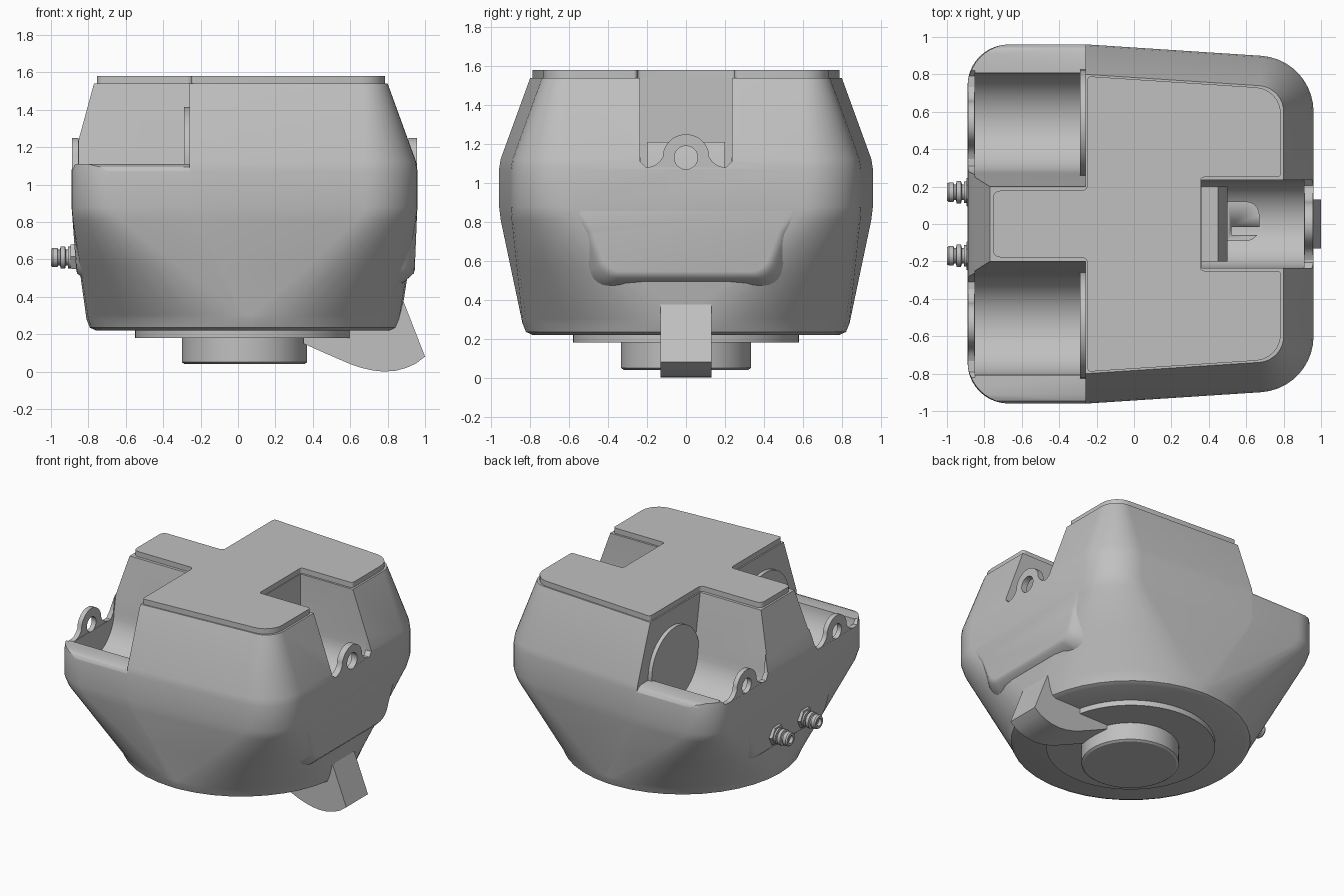
import bpy, bmesh, math
from mathutils import Vector

old = bpy.data.objects.get("Cube")
if old:
    bpy.data.objects.remove(old, do_unlink=True)

grey = bpy.data.materials.new("light grey")
grey.use_nodes = True
grey.diffuse_color = (0.53, 0.53, 0.53, 1)
grey.node_tree.nodes["Principled BSDF"].inputs["Base Color"].default_value = (0.53, 0.53, 0.53, 1)


def loft(name, rings, smooth=True):
    """Skin a stack of equal-length point rings and cap both ends."""
    bm = bmesh.new()
    rows = [[bm.verts.new(p) for p in ring] for ring in rings]
    n = len(rows[0])
    for a, b in zip(rows, rows[1:]):
        for i in range(n):
            j = (i + 1) % n
            bm.faces.new((a[i], a[j], b[j], b[i]))
    bm.faces.new(rows[0][::-1])
    bm.faces.new(rows[-1])
    bmesh.ops.remove_doubles(bm, verts=bm.verts, dist=1e-5)
    bmesh.ops.recalc_face_normals(bm, faces=bm.faces)
    me = bpy.data.meshes.new(name)
    bm.to_mesh(me)
    bm.free()
    ob = bpy.data.objects.new(name, me)
    bpy.context.collection.objects.link(ob)
    me.materials.append(grey)
    if smooth:
        shade(ob)
    return ob


def activate(ob):
    bpy.ops.object.select_all(action='DESELECT')
    ob.select_set(True)
    bpy.context.view_layer.objects.active = ob


def shade(ob):
    activate(ob)
    bpy.ops.object.shade_smooth_by_angle(angle=math.radians(32))


def put(axis, u, v, t):
    """Place a 2D point on the plane at t along an axis."""
    return {'x': (t, u, v), 'y': (u, t, v), 'z': (u, v, t)}[axis]


def prism(name, pts, axis, lo, hi):
    return loft(name, [[put(axis, u, v, t) for u, v in pts] for t in (lo, hi)])


def lathe(name, profile, axis, cu, cv, n=48):
    """Stack circles given as (position, radius) along an axis."""
    return loft(name, [[put(axis, cu + r * math.cos(2 * math.pi * i / n),
                            cv + r * math.sin(2 * math.pi * i / n), t)
                        for i in range(n)] for t, r in profile])


def cut(ob, tool):
    tool.hide_render = True
    mod = ob.modifiers.new("cut", 'BOOLEAN')
    mod.operation, mod.solver, mod.object = 'DIFFERENCE', 'EXACT', tool
    activate(ob)
    bpy.ops.object.modifier_apply(modifier=mod.name)
    bpy.data.objects.remove(tool, do_unlink=True)


def arc(cu, cv, r, a0, a1, n=16):
    return [(cu + r * math.cos(math.radians(a0 + (a1 - a0) * i / n)),
             cv + r * math.sin(math.radians(a0 + (a1 - a0) * i / n))) for i in range(n + 1)]


def fillet(corners, n=6):
    """Round each (x, y, radius) corner of a polygon."""
    out = []
    for i, (x, y, r) in enumerate(corners):
        p = Vector((x, y))
        a = (Vector(corners[i - 1][:2]) - p).normalized()
        b = (Vector(corners[(i + 1) % len(corners)][:2]) - p).normalized()
        t = r / math.tan(a.angle(b) / 2)
        for k in range(n + 1):
            s = k / n
            w = math.sin(s * math.pi / 2), math.cos(s * math.pi / 2)
            q = p + a * t * (1 - w[0]) + b * t * (1 - w[1])
            out.append((q.x, q.y))
    return out


# ---- body: rounded plan shape that becomes a circle at the bottom ----
SPANS = [(0, 86.2), (86.2, 90), (90, 180), (180, 270), (270, 273.8), (273.8, 360)]


def plan(z, r_right, r_left, xl=-0.67):
    cs = [(0.66, 0.6, r_right), (-0.26, 0.74, r_left), (xl, 0.74, r_left)]
    cs += [(x, -y, r) for x, y, r in reversed(cs)]
    return [(x, y, z) for (cx, cy, r), (a, b) in zip(cs, SPANS) for x, y in arc(cx, cy, r, a, b, 10)]


def disc(z, r):
    return [(x, y, z) for a, b in SPANS for x, y in arc(0.03, 0, r, a, b, 10)]


def mix(a, b, t):
    return [tuple(p + (q - p) * t for p, q in zip(u, v)) for u, v in zip(a, b)]


low, belt = disc(0.28, 0.84), plan(0.85, 0.3, 0.22)
belt_top, rim = plan(1.1, 0.3, 0.22), plan(1.54, 0.14, 0.06, -0.71)
body = loft("body", [disc(0.22, 0.79), disc(0.235, 0.822), low, mix(low, belt, 0.04), mix(low, belt, 0.5),
                     mix(low, belt, 0.93), plan(0.88, 0.3, 0.22), plan(1.07, 0.3, 0.22),
                     mix(belt_top, rim, 0.05), mix(belt_top, rim, 0.97), rim], smooth=False)

AXLE = 1.13
for s in (1, -1):
    # side pockets, their end walls and the low outer lip
    pocket = [(0.2, 2), (0.2, 1.54), (0.27, AXLE)] + arc(0.54, AXLE, 0.27, 180, 360)[1:] + [(0.81, 2)]
    wall = [(0.2, 2), (0.2, 1.54), (0.27, 1.2), (0.28, 1.12), (0.31, 1.08), (0.79, 1.08), (0.82, 1.11),
            (2, 1.11), (2, 2)]
    lip = [(0.8, 2), (0.8, 1.11), (0.91, 1.11), (0.945, 1.095), (0.975, 1.05), (2, 1.05), (2, 2)]
    for pts, lo, hi in ((pocket, -0.85, -0.26), (wall, -2, -0.849), (lip, -2, -0.26)):
        cut(body, prism("cutter", [(s * y, z) for y, z in pts], 'x', lo, hi))
    cut(body, lathe("cutter", [(-1.2, 0.055), (-0.8, 0.055)], 'x', s * 0.54, AXLE, 32))

# end pocket
slot = [(-0.235, 2), (-0.235, AXLE)] + arc(0, AXLE, 0.235, 180, 360)[1:] + [(0.235, 2)]
cut(body, prism("cutter", slot, 'x', 0.36, 0.91))
cut(body, prism("cutter", [(-0.235, 2), (-0.235, 1.11), (-0.205, 1.08), (0.205, 1.08), (0.235, 1.11), (0.235, 2)],
                'x', 0.909, 2))
cut(body, lathe("cutter", [(0.8, 0.06), (1.2, 0.06)], 'x', 0, AXLE, 32))
shade(body)


# ---- axle lugs with a hole ----
def lug(name, y, lo, hi, hole):
    side = [(0.118, 1.135), (0.135, 1.11), (0.16, 1.09), (0.2, 1.078), (0.2, 1.0)]
    pts = arc(0, AXLE, 0.12, 15, 165, 20) + [(-u, v) for u, v in side] + side[::-1]
    ob = prism(name, [(y + u, v) for u, v in pts], 'x', lo, hi)
    cut(ob, lathe("cutter", [(lo - 0.1, hole), (hi + 0.1, hole)], 'x', y, AXLE, 32))
    shade(ob)


lug("end_lug", 0, 0.912, 0.958, 0.06)
for s, tag in ((1, "back"), (-1, "front")):
    lug(tag + "_side_lug", s * 0.54, -0.888, -0.852, 0.055)
    # round boss on the inner wall of each side pocket
    lathe(tag + "_pocket_disc", [(-0.29, 0.285), (-0.25, 0.285)], 'x', s * 0.54, AXLE, 64)

# ---- stop block and latch inside the end pocket ----
prism("stop_block", [(0.35, 0.92), (0.5, 0.92), (0.5, 1.05), (0.45, 1.21), (0.35, 1.21)], 'y', -0.2, 0.2)
latch = fillet([(0.5, -0.09, 0.005), (0.67, -0.09, 0.07), (0.67, 0.12, 0.07), (0.5, 0.12, 0.005)])
latch_ob = prism("latch", latch, 'z', 0.88, 0.98)
cut(latch_ob, prism("cutter", [(0.52, -0.06), (0.8, -0.06), (0.8, -0.015), (0.52, -0.015)], 'z', 0.8, 1.2))

# ---- top plate ----
half = [(0.785, 0.25, 0.02), (0.785, 0.722, 0.14), (-0.25, 0.79, 0.02), (-0.25, 0.178, 0.03), (-0.755, 0.178, 0.04)]
plate = [(0.355, 0.25, 0.02)] + half
plate += [(x, -y, r) for x, y, r in reversed(plate)]
prism("top_plate", fillet(plate), 'z', 1.53, 1.58)

# ---- raised flats low on both ends ----
for name, s, x_top, x_low in (("left_flat", 1, 0.958, 0.945), ("right_flat", -1, 0.888, 0.865)):
    face = [(-0.58, 0.86, 0.02), (-0.49, 0.74, 0.1), (-0.41, 0.53, 0.1),
            (0.41, 0.53, 0.1), (0.49, 0.74, 0.1), (0.58, 0.86, 0.02)]
    edge = fillet(face)

    def layer(depth, grow):
        return [(s * (x_low + (x_top - x_low) * (z - 0.53) / 0.33 - depth), y * (1 + grow),
                 z - grow * 0.45 * (0.86 - z) / 0.33) for y, z in edge]
    loft(name, [layer(0.3, 0.3), layer(0.06, 0.12), layer(0.02, 0.04), layer(0.005, 0.01), layer(0, -0.03)])

# ---- base flange and plug ----
lathe("base_flange", [(0.18, 0.58), (0.23, 0.58)], 'z', 0.03, 0, 80)
lathe("base_plug", [(0.04, 0.32), (0.05, 0.335), (0.19, 0.335)], 'z', 0.035, 0, 64)

# ---- curved skid under the left end ----
skid = [(0.35, 0.15), (0.45, 0.105), (0.6, 0.04), (0.66, 0.02), (0.72, 0.006), (0.78, 0.0), (0.84, 0.004),
        (0.9, 0.02), (0.95, 0.042), (1.0, 0.08), (0.885, 0.375), (0.8, 0.375), (0.75, 0.23), (0.35, 0.2)]
prism("skid", skid, 'y', -0.13, 0.13)

# ---- hose fittings on the right end ----
for s, tag in ((1, "back"), (-1, "front")):
    lathe(tag + "_fitting_nut", [(-0.895, 0.075), (-0.83, 0.08)], 'x', s * 0.17, 0.615, 6)
    lathe(tag + "_fitting", [(-0.975, 0.028), (-1.0, 0.028), (-1.0, 0.045), (-0.99, 0.052), (-0.965, 0.052),
                             (-0.962, 0.042), (-0.952, 0.042), (-0.948, 0.06), (-0.925, 0.06), (-0.92, 0.042),
                             (-0.91, 0.042), (-0.908, 0.058), (-0.88, 0.058)], 'x', s * 0.17, 0.61, 24)
